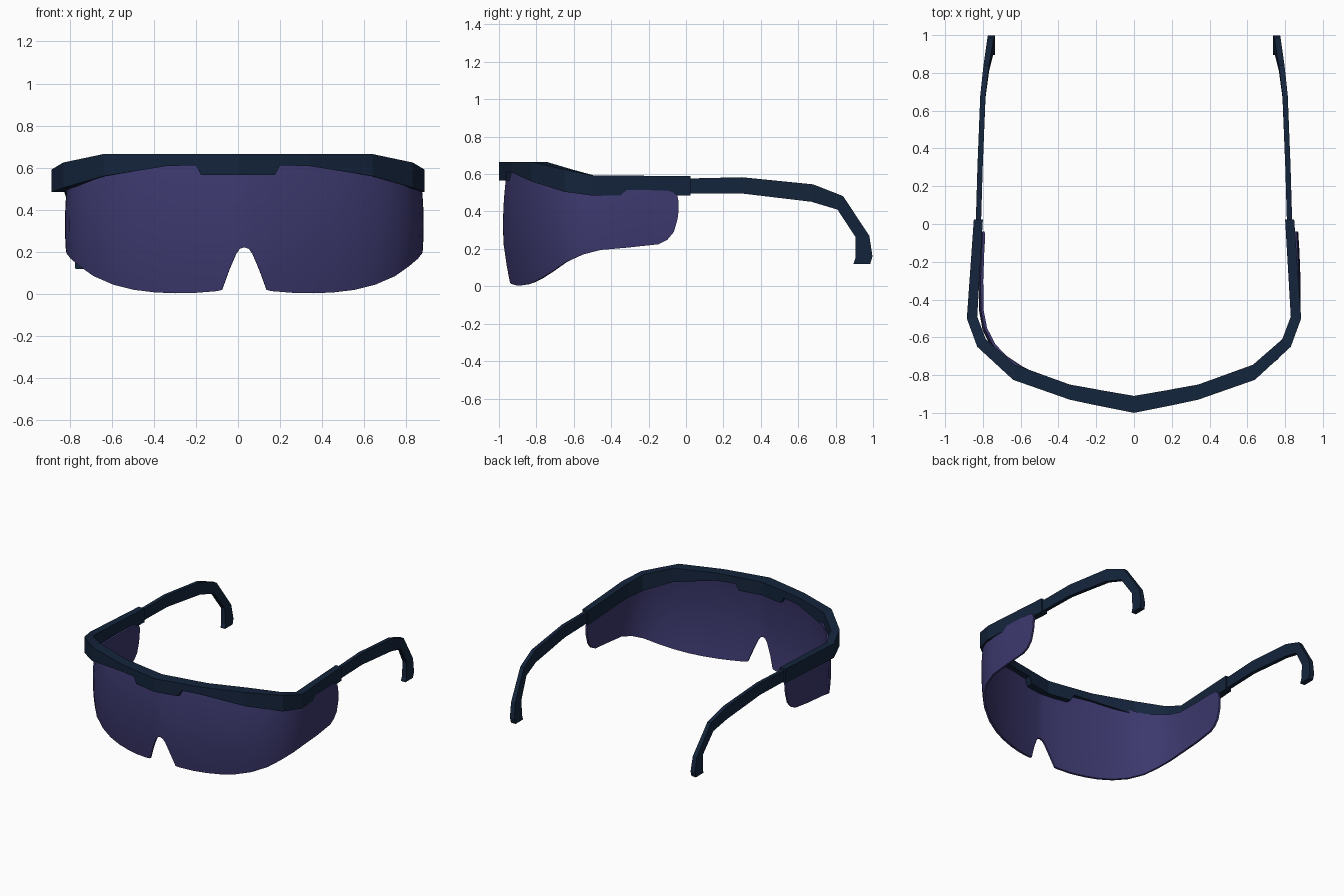
import bpy, bmesh

if "Cube" in bpy.data.objects:
    bpy.data.objects.remove(bpy.data.objects["Cube"])


def material(name, rgb):
    m = bpy.data.materials.new(name)
    m.diffuse_color = (*rgb, 1)
    m.use_nodes = True
    m.node_tree.nodes["Principled BSDF"].inputs["Base Color"].default_value = m.diffuse_color
    return m


navy = material("navy_plastic", (0.007, 0.018, 0.045))
violet = material("violet_lens", (0.045, 0.040, 0.155))


def finish(name, bm, mat):
    me = bpy.data.meshes.new(name)
    bm.to_mesh(me)
    bm.free()
    ob = bpy.data.objects.new(name, me)
    bpy.context.collection.objects.link(ob)
    me.materials.append(mat)
    mirror = ob.modifiers.new("mirror", 'MIRROR')
    mirror.merge_threshold = 0.0005
    return ob


def sweep(name, rings, mat, cap_start):
    """Join four-sided rings into a bar, mirrored across x = 0."""
    bm = bmesh.new()
    vs = [[bm.verts.new(p) for p in r] for r in rings]
    for a, b in zip(vs, vs[1:]):
        for i in range(4):
            j = (i + 1) % 4
            bm.faces.new((a[i], b[i], b[j], a[j]))
    bm.faces.new(vs[-1])
    if cap_start:
        bm.faces.new(vs[0][::-1])
    bmesh.ops.recalc_face_normals(bm, faces=bm.faces[:])
    if not cap_start:
        # open middle: make sure the front faces point forward
        front = min(bm.faces, key=lambda f: f.calc_center_median().y)
        if front.normal.y > 0:
            bmesh.ops.reverse_faces(bm, faces=bm.faces[:])
    return finish(name, bm, mat)


# Brow frame with centre tab: outer x, y, inner x, y, top z, bottom z
frame = [
    (0, -1.0, 0, -.91, .665, .565),
    (.175, -.965, .175, -.88, .665, .565),
    (.20, -.96, .20, -.875, .665, .612),
    (.34, -.93, .34, -.85, .665, .608),
    (.64, -.825, .63, -.745, .665, .56),
    (.83, -.65, .785, -.61, .625, .505),
    (.885, -.50, .83, -.49, .592, .485),
    (.848, .025, .80, .025, .59, .485),
]
sweep("brow_frame", [[(ox, oy, zb), (ox, oy, zt), (ix, iy, zt), (ix, iy, zb)]
                     for ox, oy, ix, iy, zt, zb in frame], navy, False)

# Temple arms: top y, z, bottom y, z, centre x, half thickness
arm = [
    (-.04, .575, -.04, .495, .825, .014),
    (.30, .583, .30, .496, .815, .014),
    (.68, .545, .67, .452, .800, .014),
    (.84, .482, .81, .410, .782, .015),
    (.98, .270, .905, .265, .760, .017),
    (.997, .160, .905, .150, .755, .019),
    (.985, .120, .895, .120, .754, .019),
]
sweep("temple_arms", [[(x + h, ya, za), (x - h, ya, za), (x - h, yb, zb), (x + h, yb, zb)]
                      for ya, za, yb, zb, x, h in arm], navy, True)

# Wraparound lens with nose notch: x, y, bottom z, top z
lens = [
    (0, -.978, .222, .625), (.022, -.977, .215, .625), (.040, -.975, .190, .625),
    (.075, -.971, .110, .625), (.110, -.966, .020, .625), (.135, -.962, .014, .625),
    (.24, -.940, .006, .625), (.34, -.912, .004, .62), (.44, -.879, .008, .615),
    (.54, -.838, .020, .605), (.64, -.785, .045, .59), (.73, -.718, .085, .565),
    (.79, -.648, .130, .55), (.832, -.56, .168, .53), (.850, -.46, .194, .515),
    (.852, -.30, .208, .515), (.846, -.145, .225, .513), (.843, -.10, .248, .511),
    (.841, -.065, .29, .503), (.840, -.045, .36, .485), (.840, -.04, .40, .46),
]
ROWS = 12
bm = bmesh.new()
grid = []
for x, y, zb, zt in lens:
    col = []
    for r in range(ROWS + 1):
        z = zb + (zt - zb) * r / ROWS
        f = 1 - .03 * ((z - .33) / .3) ** 2      # gentle vertical bulge
        col.append(bm.verts.new((x * f, -.2 + (y + .2) * f, z)))
    grid.append(col)
for a, b in zip(grid, grid[1:]):
    for r in range(ROWS):
        bm.faces.new((a[r], b[r], b[r + 1], a[r + 1]))
ob = finish("lens", bm, violet)
solid = ob.modifiers.new("thickness", 'SOLIDIFY')
solid.thickness = .014
solid.offset = -1
ob.location.x = .03

# Smooth shading on the finished lens
bpy.ops.object.select_all(action='DESELECT')
ob.select_set(True)
bpy.context.view_layer.objects.active = ob
bpy.ops.object.convert(target='MESH')
bpy.ops.object.shade_smooth_by_angle(angle=.7)
